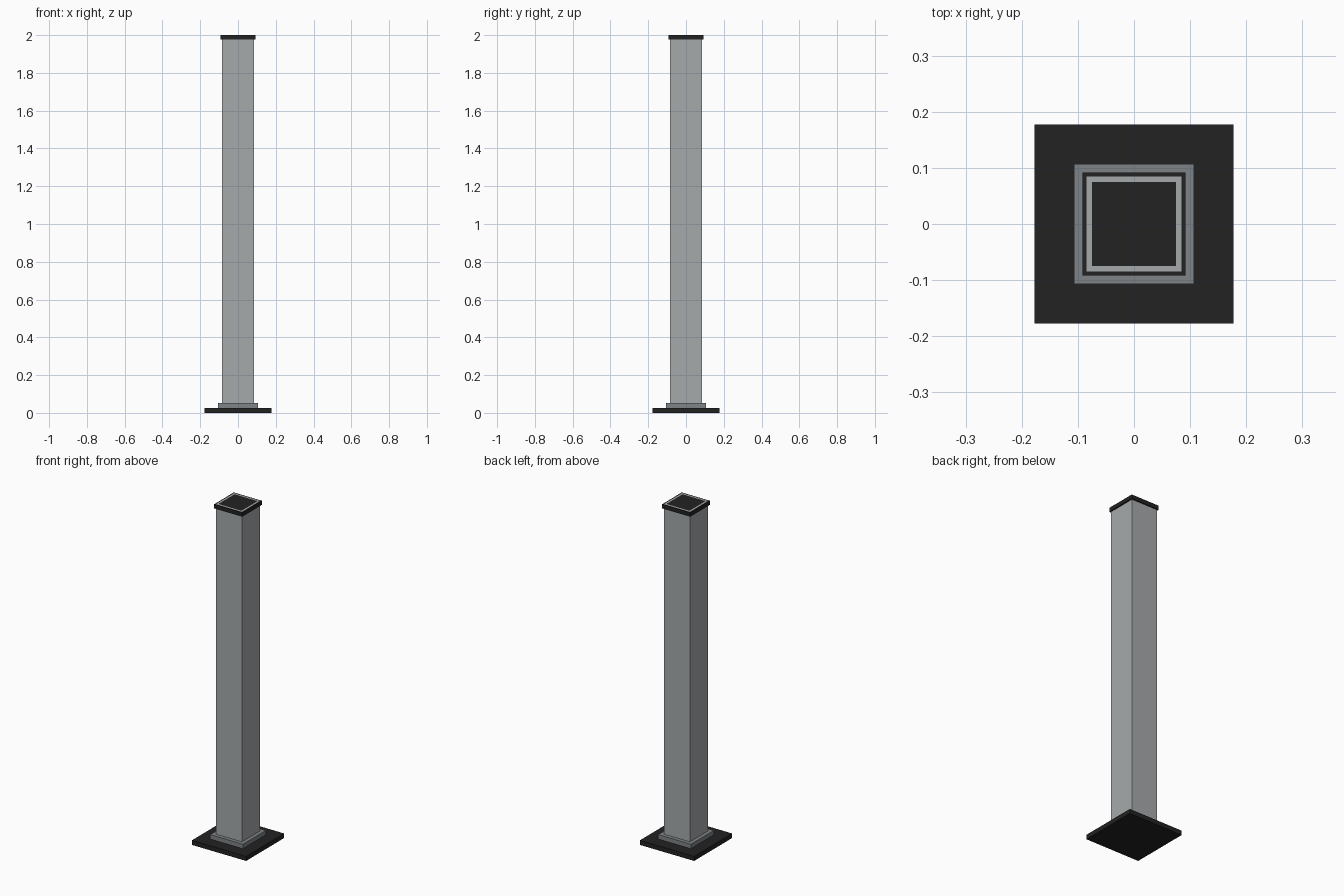
import bpy
import bmesh

cube = bpy.data.objects.get("Cube")
if cube:
    bpy.data.objects.remove(cube, do_unlink=True)


def material(name, rgb):
    mat = bpy.data.materials.new(name)
    mat.use_nodes = True
    mat.diffuse_color = (*rgb, 1)
    mat.node_tree.nodes["Principled BSDF"].inputs["Base Color"].default_value = (*rgb, 1)
    return mat


black = material("black_plastic", (0.016, 0.016, 0.016))
steel = material("brushed_steel", (0.38, 0.40, 0.41))
dark_steel = material("dark_steel", (0.21, 0.23, 0.24))


def box(name, half, bottom, top, mat):
    """Square block centred on the post axis."""
    bm = bmesh.new()
    bmesh.ops.create_cube(bm, size=2)
    for v in bm.verts:
        v.co = (v.co.x * half, v.co.y * half, top if v.co.z > 0 else bottom)
    return finish(name, bm, mat)


def square_tube(name, outer, inner, bottom, top, mat):
    """Square ring section extruded upwards."""
    bm = bmesh.new()
    corners = [(-1, -1), (1, -1), (1, 1), (-1, 1)]
    loops = [[bm.verts.new((x * h, y * h, z)) for x, y in corners]
             for h, z in ((outer, bottom), (outer, top), (inner, top), (inner, bottom))]
    for a, b in zip(loops, loops[1:] + loops[:1]):
        for i in range(4):
            j = (i + 1) % 4
            bm.faces.new((a[i], a[j], b[j], b[i]))
    bmesh.ops.recalc_face_normals(bm, faces=bm.faces)
    return finish(name, bm, mat)


def finish(name, bm, mat):
    mesh = bpy.data.meshes.new(name)
    bm.to_mesh(mesh)
    bm.free()
    mesh.materials.append(mat)
    obj = bpy.data.objects.new(name, mesh)
    bpy.context.collection.objects.link(obj)
    return obj


# Foot: floor plate and the collar around the post
box("base_plate", 0.177, 0, 0.027, black)
square_tube("collar", 0.107, 0.085, 0.027, 0.053, dark_steel)

# Hollow post, its rim flush with the top of the cap
square_tube("post", 0.085, 0.075, 0.027, 2.0, steel)

# Cap: outer band around the rim and an insert closing the post
square_tube("cap_band", 0.092, 0.085, 1.976, 2.0, black)
box("cap_insert", 0.075, 1.976, 2.0, black)
